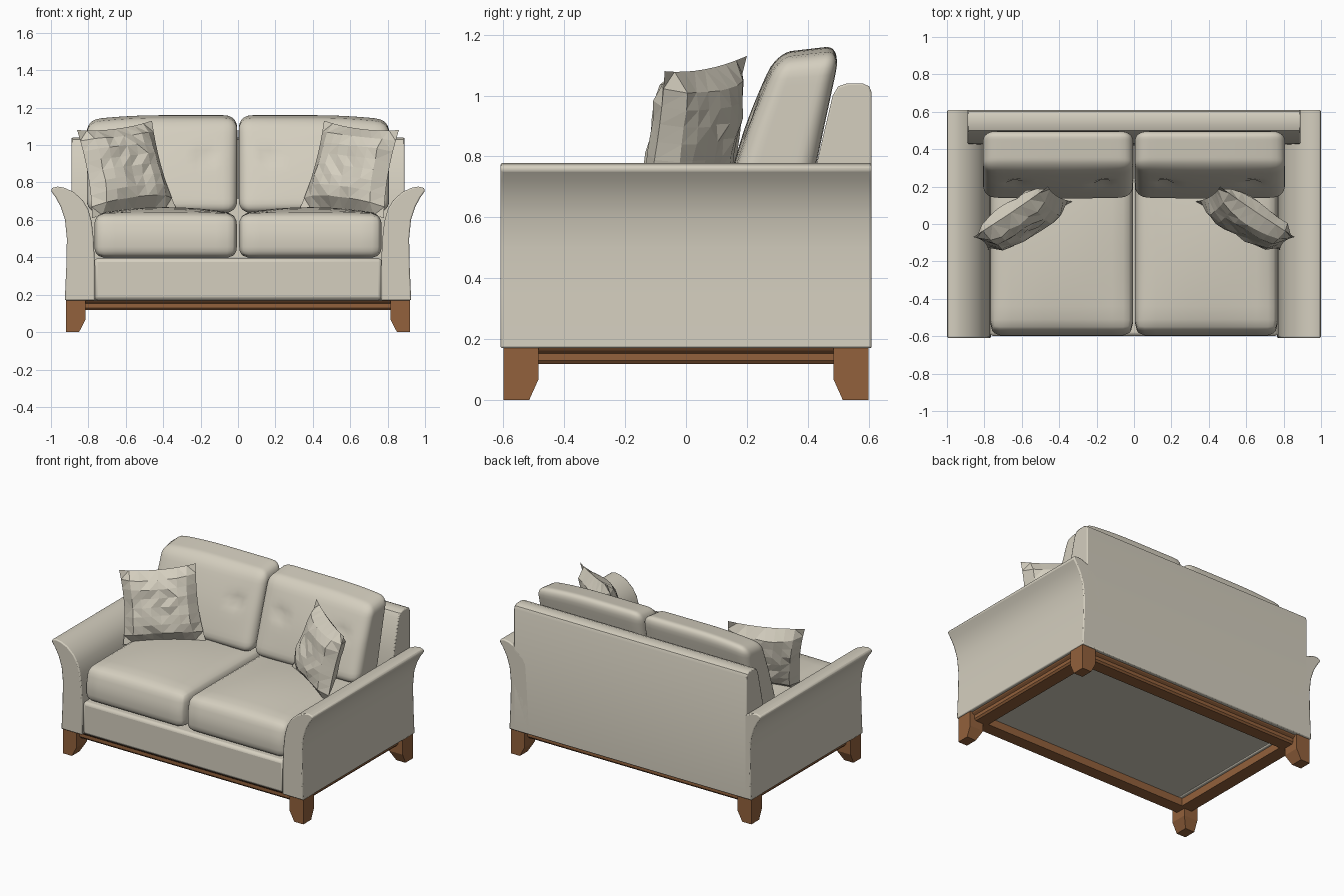
import bpy, bmesh, math, random
from mathutils import Vector

random.seed(4)
cube = bpy.data.objects.get("Cube")
if cube:
    bpy.data.objects.remove(cube, do_unlink=True)


def material(name, rgb):
    m = bpy.data.materials.new(name)
    m.use_nodes = True
    m.diffuse_color = (*rgb, 1)
    bsdf = next(n for n in m.node_tree.nodes if n.type == "BSDF_PRINCIPLED")
    bsdf.inputs["Base Color"].default_value = (*rgb, 1)
    return m


FABRIC = material("cream_fabric", (0.66, 0.62, 0.52))
WOOD = material("warm_wood", (0.29, 0.12, 0.045))


def finish(name, bm, mat, bevel=0, angle=None):
    bmesh.ops.recalc_face_normals(bm, faces=bm.faces)
    mesh = bpy.data.meshes.new(name)
    bm.to_mesh(mesh)
    bm.free()
    mesh.materials.append(mat)
    obj = bpy.data.objects.new(name, mesh)
    bpy.context.collection.objects.link(obj)
    if bevel:
        mod = obj.modifiers.new("soft_edges", "BEVEL")
        mod.width, mod.segments, mod.limit_method = bevel, 2, "ANGLE"
        mod.angle_limit = math.radians(50)
    if angle:
        bpy.ops.object.select_all(action="DESELECT")
        obj.select_set(True)
        bpy.context.view_layer.objects.active = obj
        bpy.ops.object.shade_smooth_by_angle(angle=math.radians(angle))
    return obj


def extrude(name, points, offset, bevel):
    """Extrude a flat outline along the offset vector."""
    bm = bmesh.new()
    face = bm.faces.new([bm.verts.new(p) for p in points])
    out = bmesh.ops.extrude_face_region(bm, geom=[face])
    verts = [g for g in out["geom"] if isinstance(g, bmesh.types.BMVert)]
    bmesh.ops.translate(bm, verts=verts, vec=offset)
    return finish(name, bm, FABRIC, bevel, 35)


def loft(name, rects, mat, closed=False, bevel=0):
    """Join rectangles given as (x0, x1, y0, y1, z)."""
    bm = bmesh.new()
    rings = [[bm.verts.new(p) for p in ((a, c, z), (b, c, z), (b, d, z), (a, d, z))]
             for a, b, c, d, z in rects]
    pairs = list(zip(rings, rings[1:]))
    if closed:
        pairs.append((rings[-1], rings[0]))
    else:
        bm.faces.new(rings[0])
        bm.faces.new(rings[-1])
    for low, high in pairs:
        for i in range(4):
            j = (i + 1) % 4
            bm.faces.new((low[i], low[j], high[j], high[i]))
    return finish(name, bm, mat, bevel, 35 if bevel else None)


def cushion(name, half, radius, cuts, shape, angle):
    """Rounded box whose points are then placed by the shape function."""
    bm = bmesh.new()
    bmesh.ops.create_cube(bm, size=2)
    bmesh.ops.subdivide_edges(bm, edges=bm.edges[:], cuts=cuts, use_grid_fill=True)
    half = Vector(half)
    for v in bm.verts:
        p = Vector([math.sin(c * math.pi / 2) * h for c, h in zip(v.co, half)])
        core = Vector([max(radius - h, min(h - radius, c)) for c, h in zip(p, half)])
        p = core + (p - core).normalized() * radius
        v.co = shape(p, [c / h for c, h in zip(p, half)])
    return finish(name, bm, FABRIC, 0, angle)


# Upholstered base and backrest
loft("base", [(-0.77, 0.77, -0.6, 0.45, 0.17), (-0.77, 0.77, -0.6, 0.45, 0.395)],
     FABRIC, bevel=0.02)
back_outline = [(0.61, 0.17), (0.61, 1.01), (0.602, 1.03), (0.58, 1.04), (0.53, 1.04),
                (0.5, 1.03), (0.482, 1.0), (0.43, 0.78), (0.42, 0.6), (0.42, 0.17)]
extrude("backrest", [(-0.89, y, z) for y, z in back_outline], (1.78, 0, 0), 0.006)

# Flared arm outline, from the outer foot over the roll to the inner foot
arm_outline = [(0.926, 0.17), (0.918, 0.35), (0.915, 0.5), (0.925, 0.6), (0.948, 0.67),
               (0.975, 0.72), (1.0, 0.755), (0.995, 0.77), (0.965, 0.778), (0.93, 0.772),
               (0.88, 0.75), (0.83, 0.705), (0.8, 0.655), (0.782, 0.59), (0.772, 0.5),
               (0.766, 0.38), (0.765, 0.17)]

# Wooden rail under the body, with a coved top and a chamfered lower edge
rail = [(0.905, 0.585, 0.17), (0.9, 0.58, 0.163), (0.885, 0.565, 0.153),
        (0.885, 0.565, 0.13), (0.875, 0.555, 0.118), (0.785, 0.47, 0.118),
        (0.785, 0.47, 0.17)]
loft("wood_rail", [(-x, x, -y, y, z) for x, y, z in rail], WOOD, closed=True)


def seat_shape(side):
    def place(p, n):
        crown = 0.035 * (1 - n[0] ** 2) * (1 - n[1] ** 2) * max(n[2], 0) ** 0.5
        lean = 0.025 * max(n[2], 0) * max(-n[1], 0)
        return (side * 0.387 + p.x, -0.125 + p.y + lean, 0.515 + p.z + crown)
    return place


def back_shape(side):
    def place(p, n):
        z = 0.895 + p.z
        front, rear = 0.125 + 0.34 * (z - 0.64), 0.40 + 0.21 * (z - 0.64)
        x = 0.406 + p.x
        y = (front + rear) / 2 + n[1] * (rear - front) / 2
        if n[1] < 0:
            # Gentle puff with two button tufts
            y -= 0.018 * (1 - n[0] ** 2) * (1 - n[2] ** 2)
            for button in (0.17, 0.63):
                r2 = (x - button) ** 2 + (z - 0.94) ** 2
                y += 0.03 * math.exp(-r2 / 0.0012)
        if n[2] > 0:
            z += n[2] * (0.012 * n[1] - 0.025 * max(n[0], 0) ** 2)
        return (side * x, y, z)
    return place


def pillow(name, side, cells=8):
    """Loose square pillow stretched between four corners."""
    tl, tr = Vector((-0.86, -0.07, 1.08)), Vector((-0.46, 0.2, 1.13))
    bl, br = Vector((-0.78, -0.14, 0.61)), Vector((-0.33, 0.12, 0.66))
    normal = (br - tl).cross(tr - bl).normalized()
    bm = bmesh.new()
    for sheet in (-1, 1):
        grid = {}
        for i in range(cells + 1):
            for j in range(cells + 1):
                u, v = 2 * i / cells - 1, 2 * j / cells - 1
                a = (1 + u * (1 - 0.08 * (1 - v * v))) / 2
                b = (1 + v * (1 - 0.08 * (1 - u * u))) / 2
                puff = ((1 - u ** 4) * (1 - v ** 4)) ** 0.7 * 0.085
                if puff > 0:
                    puff += random.uniform(-0.009, 0.009)
                p = bl.lerp(br, a).lerp(tl.lerp(tr, a), b) + normal * sheet * puff
                grid[i, j] = bm.verts.new((-side * p.x, p.y, p.z))
        for i in range(cells):
            for j in range(cells):
                bm.faces.new((grid[i, j], grid[i + 1, j], grid[i + 1, j + 1], grid[i, j + 1]))
    bmesh.ops.remove_doubles(bm, verts=bm.verts, dist=0.0005)
    bmesh.ops.triangulate(bm, faces=bm.faces)
    finish(name, bm, FABRIC)


# Mirrored parts
for side, label in ((1, "left"), (-1, "right")):
    extrude(label + "_arm", [(side * x, -0.61, z) for x, z in arm_outline], (0, 1.22, 0), 0.007)
    cushion(label + "_seat_cushion", (0.381, 0.47, 0.118), 0.055, 11, seat_shape(side), 40)
    cushion(label + "_back_cushion", (0.402, 0.14, 0.258), 0.065, 19, back_shape(side), 40)
    pillow(label + "_throw_pillow", side)
    # Feet tapering on their inner faces
    for end, place in ((-1, "front"), (1, "rear")):
        steps = [(0.85, 0.515, 0), (0.815, 0.485, 0.067), (0.815, 0.485, 0.17)]
        loft(f"{place}_{label}_foot",
             [(side * x, side * 0.92, end * y, end * 0.6, z) for x, y, z in steps], WOOD)
